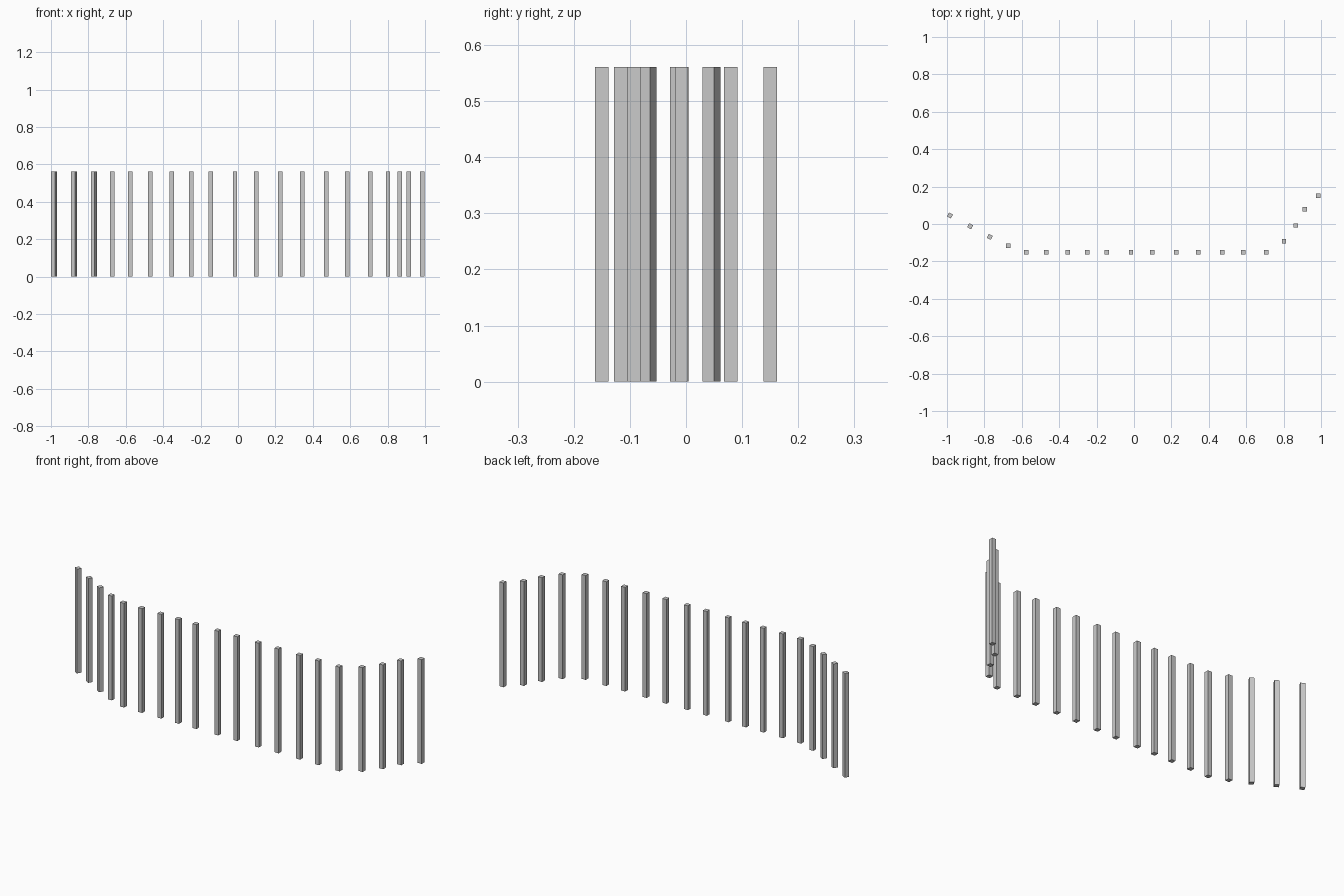
import bpy
from math import radians

if "Cube" in bpy.data.objects:
    bpy.data.objects.remove(bpy.data.objects["Cube"])

HEIGHT, WIDTH = 0.561, 0.0238


def post(name, x, y, turn=0):
    bpy.ops.mesh.primitive_cube_add(size=1, location=(x, y, HEIGHT / 2))
    ob = bpy.context.object
    ob.name = name
    ob.scale = (WIDTH, WIDTH, HEIGHT)
    ob.rotation_euler.z = radians(turn)


# turned posts on the left wing
for x, y in [(-0.984, 0.0455), (-0.876, -0.012), (-0.771, -0.069)]:
    post("left_fence_post", x, y, -29.5)
post("left_fence_post", -0.673, -0.116)

# straight run along the front
for x in (-0.577, -0.469, -0.355, -0.25, -0.146, -0.016, 0.097,
          0.225, 0.343, 0.471, 0.583, 0.706):
    post("front_fence_post", x, -0.15)

# right wing curving backwards
for x, y in [(0.802, -0.092), (0.866, -0.008), (0.912, 0.08), (0.985, 0.15)]:
    post("right_fence_post", x, y)
